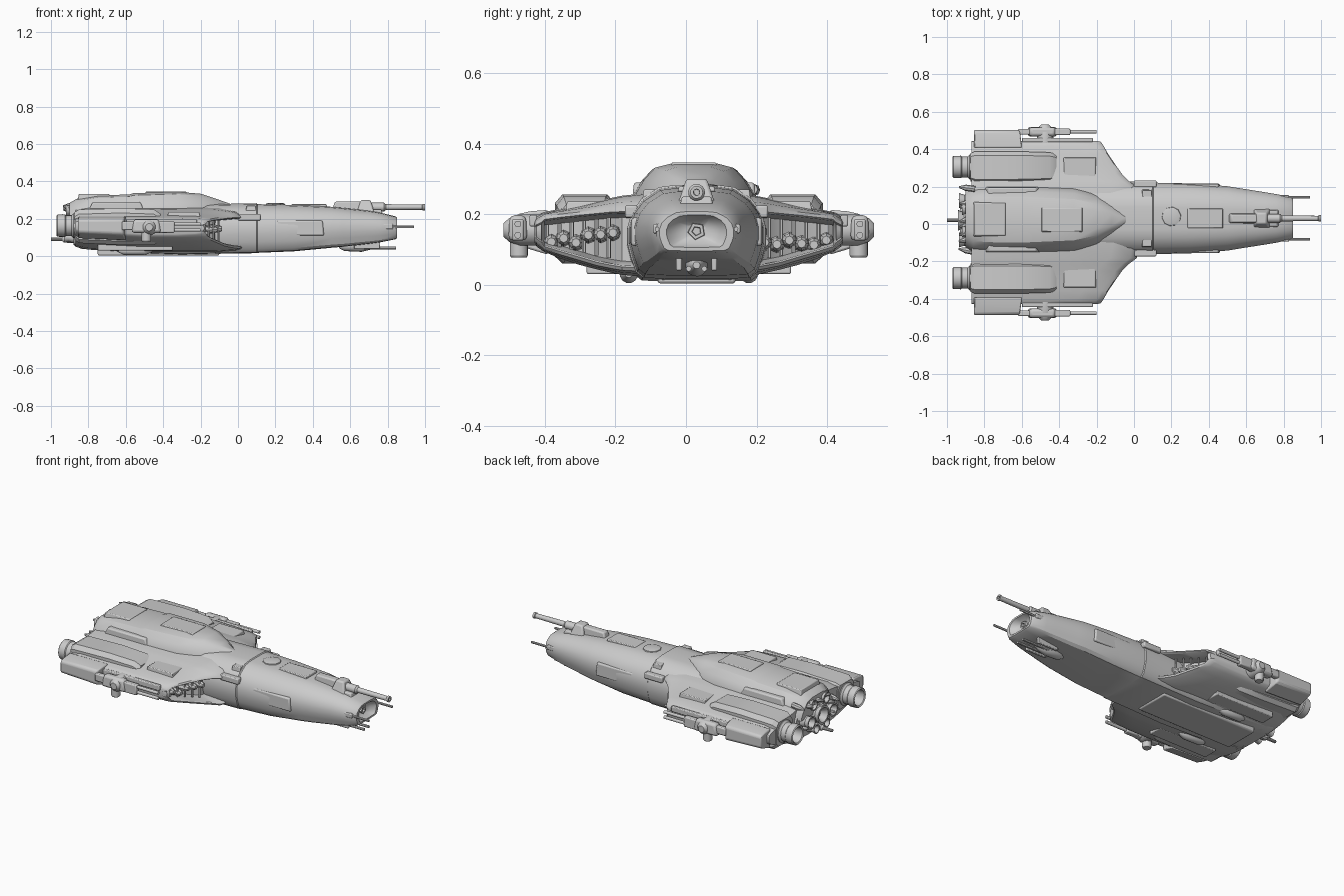
import bpy, bmesh, math, random
from mathutils import Vector

random.seed(4)
CY = 0.03      # fuselage centre line
WY = 0.008     # wing mirror line


def finish(name, bm, angle=32, bevel=0):
    bmesh.ops.recalc_face_normals(bm, faces=bm.faces)
    me = bpy.data.meshes.new(name)
    bm.to_mesh(me)
    bm.free()
    ob = bpy.data.objects.new(name, me)
    bpy.context.collection.objects.link(ob)
    if bevel:
        m = ob.modifiers.new("bevel", 'BEVEL')
        m.width, m.segments, m.limit_method = bevel, 2, 'ANGLE'
    bpy.ops.object.select_all(action='DESELECT')
    ob.select_set(True)
    bpy.context.view_layer.objects.active = ob
    bpy.ops.object.shade_smooth_by_angle(angle=math.radians(angle))
    return ob


def loft(name, rings, angle=32, bevel=0):
    bm = bmesh.new()
    rows = [[bm.verts.new(p) for p in r] for r in rings]
    for a, b in zip(rows, rows[1:]):
        for i in range(len(a)):
            j = (i + 1) % len(a)
            bm.faces.new((a[i], a[j], b[j], b[i]))
    bm.faces.new(rows[0])
    bm.faces.new(rows[-1])
    return finish(name, bm, angle, bevel)


def turned(name, origin, axis, profile, n=16):
    """Ring profile of (distance, radius) along an axis."""
    o, d = Vector(origin), Vector(axis).normalized()
    u = d.orthogonal().normalized()
    v = d.cross(u)
    ang = [2 * math.pi * i / n for i in range(n)]
    return loft(name, [[o + d * t + (u * math.cos(a) + v * math.sin(a)) * r for a in ang]
                       for t, r in profile])


def tube(name, x0, x1, y, z, r, n=12):
    return turned(name, (x0, y, z), (1, 0, 0), [(0, r), (x1 - x0, r)], n)


def block(name, x, y, z, bevel=0.006, top=1.0):
    """Box from ranges; the upper face may taper."""
    cx, cy = sum(x) / 2, sum(y) / 2
    hx, hy = (x[1] - x[0]) / 2, (y[1] - y[0]) / 2
    q = [(-1, -1), (1, -1), (1, 1), (-1, 1)]
    return loft(name, [[(cx + a * hx * s, cy + b * hy * s, h) for a, b in q]
                       for h, s in ((z[0], 1), (z[1], top))], bevel=bevel)


# Fuselage: half profile swept along x, with a sunken nose port
HALF = [(0.3, 1), (0.55, 0.95), (0.8, 0.7), (0.94, 0.42), (1, 0.1), (1, -0.25),
        (0.95, -0.55), (0.88, -0.85), (0.78, -0.97), (0.4, -1)]
PROFILE = HALF + [(-a, b) for a, b in reversed(HALF)]


def hull_ring(x, w, z0, z1):
    zc, h = (z0 + z1) / 2, (z1 - z0) / 2
    return [(x, CY + a * w, zc + b * h) for a, b in PROFILE]


loft("fuselage", [hull_ring(*s) for s in [
    (-0.88, 0.17, 0.06, 0.25), (-0.84, 0.19, 0.04, 0.265), (-0.55, 0.2, 0.017, 0.27),
    (-0.3, 0.2, 0.008, 0.275), (-0.05, 0.196, 0.014, 0.28), (0.1, 0.196, 0.016, 0.283),
    (0.105, 0.191, 0.018, 0.278), (0.3, 0.187, 0.026, 0.274), (0.5, 0.172, 0.045, 0.264),
    (0.56, 0.162, 0.05, 0.258), (0.7, 0.14, 0.066, 0.243), (0.76, 0.13, 0.074, 0.233),
    (0.84, 0.113, 0.09, 0.213), (0.85, 0.105, 0.096, 0.207), (0.85, 0.085, 0.106, 0.197),
    (0.825, 0.065, 0.116, 0.187), (0.81, 0.03, 0.135, 0.17)]])
turned("nose_sensor", (0.80, CY, 0.152), (1, 0, 0), [(0, 0.027), (0.025, 0.024), (0.025, 0.014), (0.015, 0.012)], 5)

# Dorsal hull tapering forward
rings = []
for x, wb, wt, zt in [(-0.9, .15, .09, .285), (-0.86, .172, .11, .308), (-0.75, .178, .115, .325),
                      (-0.58, .175, .115, .33), (-0.56, .175, .115, .337), (-0.32, .165, .105, .344),
                      (-0.2, .135, .08, .334), (-0.12, .1, .055, .308), (-0.05, .055, .025, .283),
                      (-0.02, .03, .01, .27)]:
    h = [(wt * .6, zt), (wt * 1.05, zt - .012), ((wb + wt) / 2 * 1.04, zt - .045), (wb, zt - .085), (wb * 1.02, 0.18)]
    rings.append([(x, 0.023 + a, z) for a, z in h] + [(x, 0.023 - a, z) for a, z in reversed(h)])
loft("dorsal_hull", rings)
block("dorsal_plate", (-0.5, -0.27), (-0.045, 0.09), (0.32, 0.347), 0.004, 0.93)
block("dorsal_rear_plate", (-0.86, -0.68), (-0.07, 0.12), (0.29, 0.332), 0.004, 0.9)
for s in (1, -1):
    y = 0.023 + s * 0.15
    block("dorsal_flank", (-0.8, -0.5), (y - .025, y + .025), (0.24, 0.29), 0.008, 0.85)

# Wing rows: offset, leading x, top z, bottom z, intake top, intake bottom, intake depth
WING = [(.10, .03, .262, .02, .20, .05, .14), (.19, .015, .252, .028, .202, .055, .14),
        (.22, -.025, .246, .034, .201, .06, .14), (.26, -.065, .236, .043, .197, .068, .14),
        (.31, -.10, .226, .056, .192, .083, .13), (.365, -.137, .215, .074, .186, .099, .12),
        (.41, -.163, .206, .093, .18, .113, .10), (.418, -.168, .203, .098, .172, .125, .004),
        (.432, -.178, .195, .108, .165, .135, .002), (.437, -.2, .185, .118, .16, .14, .001)]
for s in (1, -1):
    def Y(d):
        return WY + s * d
    rings = []
    for d, xf, zt, zb, it, ib, dep in WING:
        lt, lb = min(it + .014, zt - .003), max(ib - .014, zb + .003)
        pts = [(-.87, zt - .012), (-.8, zt), (-.45, zt), (xf - .14, zt - .003), (xf - .035, (zt + lt) / 2),
               (xf - .006, lt), (xf, it + .005), (xf - .008, it), (xf - dep, it - .012), (xf - dep, ib + .012),
               (xf - .008, ib), (xf, ib - .005), (xf - .006, lb), (xf - .035, (zb + lb) / 2),
               (xf - .14, zb), (-.5, zb), (-.8, zb + .015), (-.87, zb + .03)]
        rings.append([(x, Y(d), z) for x, z in pts])
    loft("wing", rings)

    # Rear wing tip and raised engine fairings
    tip = []
    for d, x1, z0, z1 in [(.40, -.60, .085, .212), (.45, -.605, .1, .208), (.485, -.61, .112, .2), (.495, -.62, .125, .19)]:
        tip.append([(-.855, Y(d), z0 + .01), (-.855, Y(d), z1), (x1, Y(d), z1), (x1, Y(d), z0)])
    loft("wing_tip", tip, bevel=0.006)
    fair = []
    for x, w, z0, z1 in [(-.875, .075, .09, .235), (-.85, .085, .07, .25), (-.62, .085, .06, .256),
                         (-.45, .08, .06, .25), (-.415, .07, .08, .228)]:
        h = [(w * .75, z1), (w, z1 - .025), (w, z0 + .02), (w * .75, z0)]
        fair.append([(x, Y(.295) + a, z) for a, z in h] + [(x, Y(.295) - a, z) for a, z in reversed(h)])
    loft("engine_fairing", fair)
    yy = sorted((Y(.24), Y(.35)))
    block("wing_panel", (-0.38, -0.2), yy, (0.2, 0.236), 0.004, 0.92)
    yy = sorted((Y(.2), Y(.29)))
    block("belly_panel", (-0.75, -0.35), yy, (0.03, 0.07), 0.005)

    # Engine nozzle, hollow at the back
    turned("engine_nozzle", (-.84, Y(.297), .163), (-1, 0, 0),
           [(0, .066), (.04, .066), (.05, .056), (.08, .056), (.085, .06), (.125, .059),
            (.13, .054), (.125, .046), (.06, .04), (.055, .015)], 24)

    # Machinery inside the intake
    for i in range(6):
        d = .215 + i * .035
        xf = -.02 - (d - .215) * .72
        turned("intake_duct", (xf - .14, Y(d), .13 + random.uniform(-.02, .02)), (1, 0, 0),
               [(0, .024), (.06, .02), (.075, .012)], 8)
        turned("intake_vane", (xf - .085, Y(d + .012), .075 + i * .008), (0, 0, 1), [(0, .006), (.115 - i * .012, .006)], 6)

    # Side gun turret
    y = Y(.485)
    turned("gun_mount", (-.475, Y(.42), .155), (0, s, 0), [(0, .045), (.06, .045), (.09, .035), (.105, .02)], 12)
    block("gun_body", (-.57, -.41), (y - .027, y + .027), (.125, .197), 0.014, 0.85)
    block("gun_tail", (-.62, -.55), (y - .015, y + .015), (.14, .185), 0.006)
    turned("gun_drum", (-.49, y - s * .003, .077), (0, 0, 1), [(0, .022), (.006, .026), (.07, .026)], 14)
    block("gun_shroud", (-.43, -.34), (y - .017, y + .017), (.125, .186), 0.006)
    for z in (.14, .172):
        tube("gun_barrel", -.42, -.2, y, z, .0095)
    block("gun_rail", (-.6, -.22), sorted((Y(.43), Y(.452))), (.165, .198), 0.005)

# Stern machinery cluster
for y, z, r, l in [(.02, .17, .058, .06), (-.085, .16, .042, .055), (.125, .16, .042, .055),
                   (-.04, .245, .034, .04), (.08, .245, .034, .04), (-.03, .1, .03, .05), (.07, .1, .03, .05)]:
    turned("stern_thruster", (-.86, y, z), (-1, 0, 0),
           [(0, r * .8), (.02, r), (.02 + l * .5, r * .75), (.02 + l, r * .95), (.02 + l, r * .75), (.02 + l * .4, r * .4)], 14)
for i in range(10):
    y = -.15 + i * .0375
    z = random.choice((.12, .2, .25, .27))
    turned("stern_pipe", (-.85, y, z), (-1, random.uniform(-.3, .3), random.uniform(-.1, .35)),
           [(0, .016), (.05, .017), (.07, .01), (.08 + random.uniform(0, .01), .005)], 8)
turned("stern_spike", (-.86, .02, .09), (-1, 0, 0), [(0, .02), (.07, .018), (.08, .01), (.14, .009)], 10)

# Top nose turret with long gun
block("turret_base", (.5, .68), (CY - .028, CY + .028), (.235, .292), 0.008, 0.8)
block("turret_shield", (.63, .735), (CY - .058, CY + .058), (.215, .3), 0.008, 0.5)
block("turret_deck", (.6, .78), (CY - .05, CY + .05), (.2, .25), 0.006, 0.85)
turned("main_gun", (.66, CY, .262), (1, 0, 0),
       [(0, .024), (.12, .024), (.13, .016), (.325, .014), (.328, .018), (.34, .018), (.34, .009), (.3, .008)], 14)

# Cheek guns and chin turret
for s in (1, -1):
    y = CY + s * .112
    tube("cheek_gun", .74, .94, y, .158, .0065, 8)
    block("cheek_mount", (.72, .83), (y - .012, y + .012), (.145, .172), 0.005)
    tube("chin_gun", .64, .845, CY + s * .022, .045, .008, 8)
    tube("lower_cheek_gun", .7, .94, CY + s * .112, .155, .005, 8)
    block("chin_fin", (.62, .76), (CY + s * .05 - .008, CY + s * .05 + .008), (.04, .1), 0.004)
turned("chin_turret", (.54, CY, .055), (1, 0, 0), [(0, .012), (.03, .028), (.12, .032), (.17, .02), (.19, .01)], 14)

# Hull hatches, side panels and belly keel
turned("top_hatch", (.2, .04, .265), (0, 0, 1), [(0, .055), (.016, .05), (.02, .035)], 10)
block("spine_panel", (.28, .48), (CY - .055, CY + .055), (.24, .278), 0.004, 0.93)
for s in (1, -1):
    y = CY + s * .185
    block("side_locker", (.0, .12), (y - .018, y + .018), (.19, .225), 0.006)
    y = CY + s * .17
    block("side_panel", (.2, .46), (y - .016, y + .016), (.11, .19), 0.008, 0.94)
    block("shoulder_panel", (.04, .1), (CY + s * .13 - .025, CY + s * .13 + .025), (.23, .27), 0.004, 0.8)
block("belly_keel", (-.75, -.1), (CY - .11, CY + .11), (.003, .05), 0.008)
for s in (1, -1):
    turned("belly_pod", (-.64, WY + s * .17, .03), (1, 0, 0), [(0, .01), (.03, .024), (.14, .026), (.18, .01)], 12)
